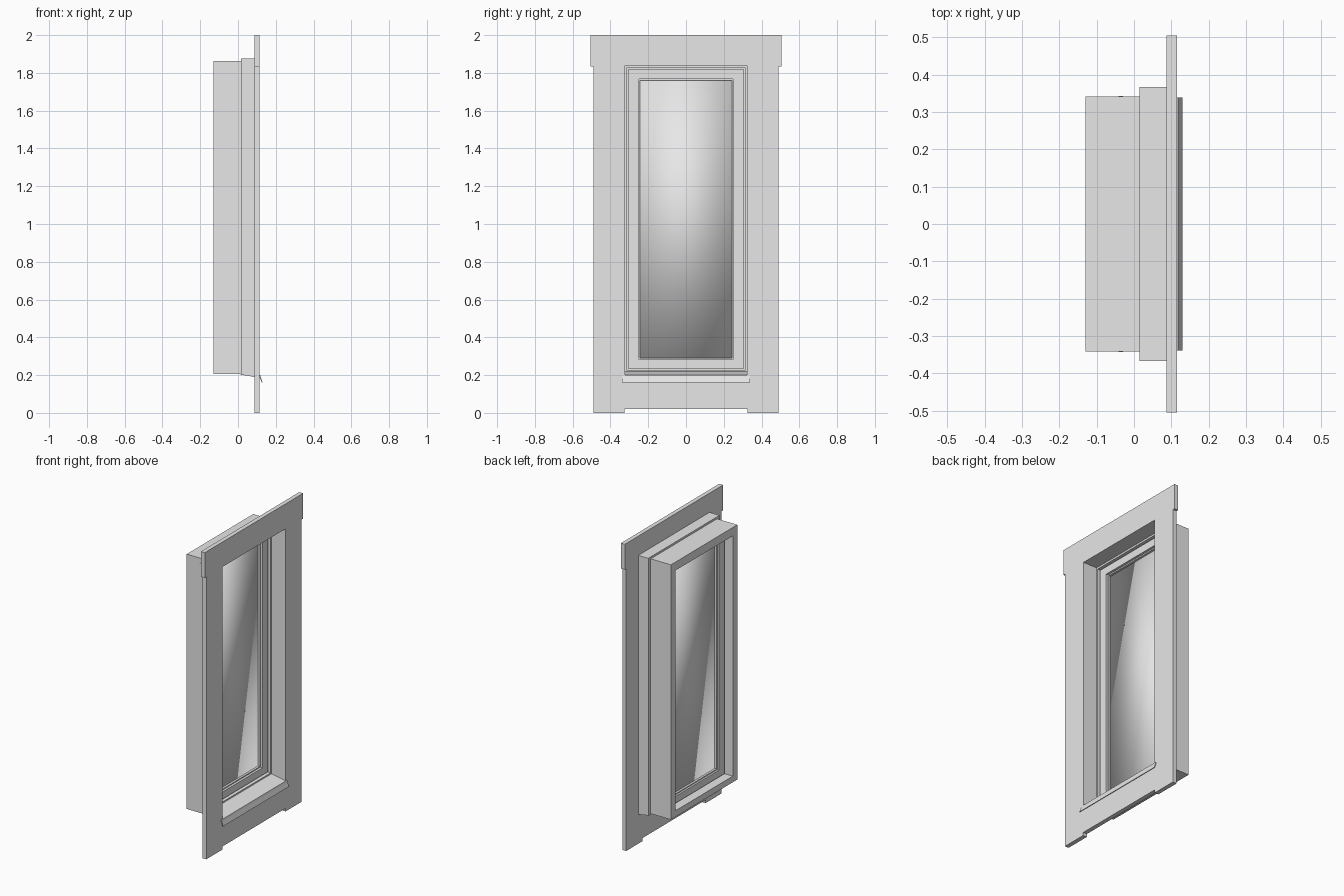
import bpy, bmesh, math
from mathutils import Vector

if "Cube" in bpy.data.objects:
    bpy.data.objects.remove(bpy.data.objects["Cube"])

grey = bpy.data.materials.new("light_grey")
grey.diffuse_color = (0.8, 0.8, 0.8, 1)
grey.use_nodes = True
grey.node_tree.nodes["Principled BSDF"].inputs["Base Color"].default_value = grey.diffuse_color


def prism(name, loops, d0, d1, axis="x", smooth=False):
    """Extrude closed 2D loops (outline, then holes) along x or y."""
    bm = bmesh.new()

    def pt(d, p):
        return (d, p[0], p[1]) if axis == "x" else (p[0], d, p[1])

    caps = [[], []]
    for loop in loops:
        rings = [[bm.verts.new(pt(d, p)) for p in loop] for d in (d0, d1)]
        n = len(loop)
        for i in range(n):
            j = (i + 1) % n
            bm.faces.new((rings[0][i], rings[0][j], rings[1][j], rings[1][i]))
        for cap, ring in zip(caps, rings):
            cap += [bm.edges.get((ring[i], ring[(i + 1) % n])) for i in range(n)]
    normal = Vector((1, 0, 0)) if axis == "x" else Vector((0, 1, 0))
    for cap in caps:
        if len(loops) == 1:
            bmesh.ops.contextual_create(bm, geom=cap)
        else:
            bmesh.ops.triangle_fill(bm, edges=cap, use_beauty=True, normal=normal)
    bmesh.ops.recalc_face_normals(bm, faces=bm.faces[:])
    for f in bm.faces:
        f.smooth = smooth
    me = bpy.data.meshes.new(name)
    bm.to_mesh(me)
    bm.free()
    me.materials.append(grey)
    ob = bpy.data.objects.new(name, me)
    bpy.context.collection.objects.link(ob)
    return ob


def rect(w, z0, z1):
    return [(-w, z0), (w, z0), (w, z1), (-w, z1)]


def ring(name, outer, inner, x0, x1):
    return prism(name, [rect(*outer), rect(*inner)], x0, x1)


def mirrored(half):
    return half + [(-y, z) for y, z in reversed(half)]


# Flat surround with wider header and a notch along the bottom
surround = mirrored([(0.325, 0.02), (0.325, 0), (0.49, 0), (0.49, 1.835),
                     (0.505, 1.835), (0.505, 2.0)])
prism("surround_trim", [surround, rect(0.322, 0.193, 1.838)], 0.087, 0.115)

# Casing behind the trim, open at the bottom
casing = mirrored([(0.322, 1.838), (0.322, 0.2), (0.366, 0.2), (0.366, 1.875)])
prism("casing", [casing], 0.015, 0.087)

# Deep jamb box with back stop
ring("jamb", (0.341, 0.205, 1.862), (0.314, 0.228, 1.826), -0.13, 0.015)
ring("back_stop", (0.316, 0.226, 1.828), (0.295, 0.245, 1.807), -0.13, -0.07)

# Sash, glazing bead and glass
ring("sash", (0.306, 0.236, 1.818), (0.25, 0.283, 1.768), -0.062, 0.003)
ring("glazing_bead", (0.252, 0.281, 1.77), (0.243, 0.29, 1.76), -0.05, -0.012)
prism("glass", [rect(0.246, 0.287, 1.763)], -0.036, -0.026, smooth=True)
ring("weather_seal", (0.316, 0.226, 1.828), (0.302, 0.24, 1.814), -0.06, -0.04)

# Sloped sill with drip nose in front of the trim
sill = [(0.0, 0.222), (0.085, 0.206), (0.118, 0.2), (0.121, 0.188),
        (0.13, 0.16), (0.126, 0.16), (0.116, 0.186), (0.085, 0.19), (0.0, 0.207)]
prism("sill", [sill], -0.338, 0.338, axis="y")
prism("sill_base", [[(0.015, 0.21), (0.087, 0.2), (0.087, 0.19), (0.015, 0.203)]],
      -0.366, 0.366, axis="y")

# Small screw plugs on both jamb sides
plug = [(-0.035 + 0.006 * math.cos(i * math.tau / 8),
         1.824 + 0.006 * math.sin(i * math.tau / 8)) for i in range(8)]
for side, name in ((1, "screw_plug_left"), (-1, "screw_plug_right")):
    prism(name, [plug], side * 0.339, side * 0.342, axis="y")
